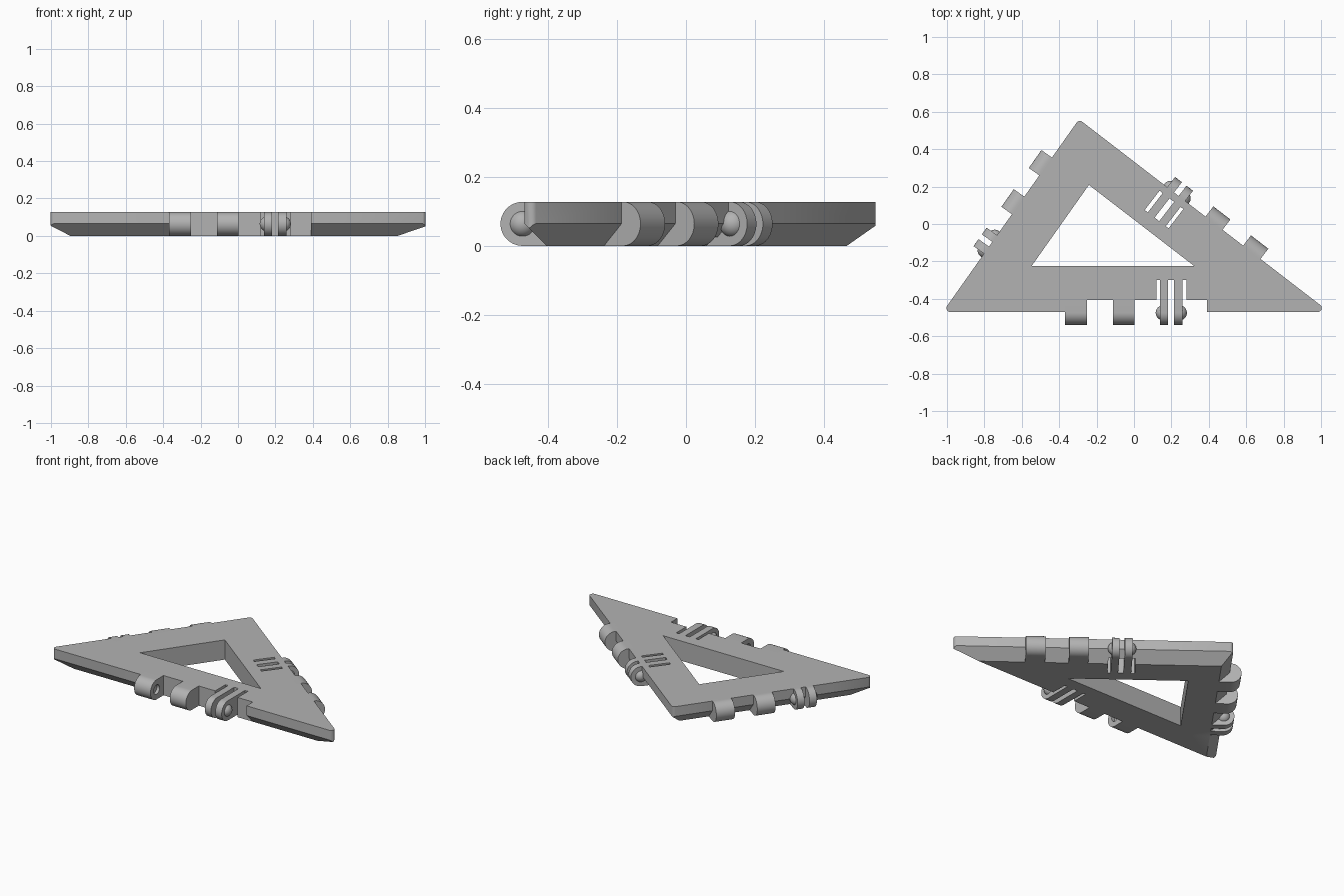
import bpy, bmesh, math
from mathutils import Vector, Matrix

if "Cube" in bpy.data.objects:
    bpy.data.objects.remove(bpy.data.objects["Cube"], do_unlink=True)

H = 0.128            # thickness
R = H / 2            # hinge radius
CHAMFER = 0.065      # lower outer chamfer, also the recess depth
FILLET = 0.021       # corner rounding
CORNERS = [Vector((-1.022, -0.47, 0)), Vector((1.044, -0.47, 0)), Vector((-0.294, 0.56, 0))]
UP = Vector((0, 0, 1))

grey = bpy.data.materials.new("plain_grey")
grey.use_nodes = True
COLOUR = (0.45, 0.45, 0.45, 1)
grey.diffuse_color = COLOUR
grey.node_tree.nodes["Principled BSDF"].inputs["Base Color"].default_value = COLOUR


def make_object(name, bm, matrix=None):
    if matrix:
        bm.transform(matrix)
    bmesh.ops.recalc_face_normals(bm, faces=bm.faces)
    mesh = bpy.data.meshes.new(name)
    bm.to_mesh(mesh)
    bm.free()
    mesh.materials.append(grey)
    obj = bpy.data.objects.new(name, mesh)
    bpy.context.collection.objects.link(obj)
    return obj


def activate(obj):
    bpy.ops.object.select_all(action='DESELECT')
    obj.select_set(True)
    bpy.context.view_layer.objects.active = obj


def smooth(obj):
    activate(obj)
    bpy.ops.object.shade_smooth_by_angle(angle=math.radians(30))


def cut(obj, cutter):
    cutter.hide_render = True
    mod = obj.modifiers.new("cut", 'BOOLEAN')
    mod.operation = 'DIFFERENCE'
    mod.solver = 'EXACT'
    mod.object = cutter
    activate(obj)
    bpy.ops.object.modifier_apply(modifier=mod.name)
    bpy.data.objects.remove(cutter, do_unlink=True)


def prism(points, depth):
    bm = bmesh.new()
    face = bm.faces.new([bm.verts.new(p) for p in points])
    ext = bmesh.ops.extrude_face_region(bm, geom=[face])
    bmesh.ops.translate(bm, vec=depth, verts=[g for g in ext["geom"] if isinstance(g, bmesh.types.BMVert)])
    bmesh.ops.recalc_face_normals(bm, faces=bm.faces)
    return bm


def slice_off(bm, co, normal):
    geom = bm.verts[:] + bm.edges[:] + bm.faces[:]
    bmesh.ops.bisect_plane(bm, geom=geom, plane_co=co, plane_no=normal, clear_outer=True)
    bmesh.ops.holes_fill(bm, edges=[e for e in bm.edges if e.is_boundary])


def box(u0, u1, v0, v1):
    z = -0.1
    return prism([(u0, v0, z), (u1, v0, z), (u1, v1, z), (u0, v1, z)], UP * 0.4)


# Edge frames: x along the edge, y inward, z up
frames, inward = [], []
for i in range(3):
    a, b = CORNERS[i], CORNERS[(i + 1) % 3]
    along = (b - a).normalized()
    n = UP.cross(along)
    inward.append(n)
    m = Matrix((along, n, UP)).transposed().to_4x4()
    m.translation = (a + b) / 2
    frames.append(m)


def inset_corner(i, width):
    bis = inward[i - 1] + inward[i]
    return CORNERS[i] + bis * (width / bis.dot(inward[i]))


# Triangular frame body with chamfered lower edges and rounded corners
bm = prism(CORNERS, UP * H)
for i in range(3):
    slice_off(bm, CORNERS[i] + UP * CHAMFER, (-inward[i] - UP).normalized())
for i in range(3):
    centre = inset_corner(i, FILLET)
    for t in (0.2, 0.4, 0.6, 0.8):
        out = -(inward[i - 1].slerp(inward[i], t))
        slice_off(bm, centre + out * FILLET, out)
body = make_object("triangle_frame", bm)

# Central opening, hinge recesses and flex slits
opening = [inset_corner(i, 0.246) - UP * 0.1 for i in range(3)]
cut(body, make_object("opening_cutter", prism(opening, UP * 0.4)))
PRONGS = [(0.128, 0.172), (0.203, 0.249)]
SLITS = [(0.109, PRONGS[0][0]), (PRONGS[0][1], PRONGS[1][0]), (PRONGS[1][1], 0.27)]
for m in frames:
    cut(body, make_object("recess_cutter", box(-0.38, 0.38, -0.2, CHAMFER), m))
    for u0, u1 in SLITS:
        cut(body, make_object("slit_cutter", box(u0, u1, 0.04, 0.17), m))
smooth(body)


# Hinge lug: half-round outside, square at the root
AXIS = -0.005


def lug(name, u0, u1, m):
    pts = [(u0, CHAMFER, 0), (u0, CHAMFER, H)]
    for k in range(25):
        a = math.pi * k / 24
        pts.append((u0, AXIS - R * math.sin(a), R + R * math.cos(a)))
    return make_object(name, prism(pts, Vector((u1 - u0, 0, 0))), m)


def socket(u, m):
    bm = bmesh.new()
    place = Matrix.Translation((u, AXIS, R)) @ Matrix.Rotation(math.pi / 2, 4, 'Y')
    bmesh.ops.create_cone(bm, cap_ends=True, segments=32, radius1=0.03, radius2=0.03, depth=0.04, matrix=place)
    return make_object("socket_cutter", bm, m)


def dome(name, u, side, m):
    radius, height = 0.04, 0.023
    bm = bmesh.new()
    place = Matrix.Translation((u - side * (radius - height), AXIS, R)) @ Matrix.Rotation(math.pi / 2, 4, 'Y')
    bmesh.ops.create_uvsphere(bm, u_segments=32, v_segments=24, radius=radius, matrix=place)
    slice_off(bm, Vector((u, 0, 0)), Vector((-side, 0, 0)))
    return make_object(name, bm, m)


for edge, m in zip(("front", "right_slope", "left_slope"), frames):
    # Socketed knuckles face each other
    for tag, u0, u1, hole in (("outer", -0.38, -0.263, -0.263), ("inner", -0.124, -0.009, -0.124)):
        knuckle = lug(f"{edge}_{tag}_knuckle", u0, u1, m)
        cut(knuckle, socket(hole, m))
        smooth(knuckle)
    # Flexible prongs with snap domes on their outer sides
    for k, (u0, u1) in enumerate(PRONGS):
        smooth(lug(f"{edge}_prong_{k + 1}", u0, u1, m))
        smooth(dome(f"{edge}_snap_dome_{k + 1}", (u0, u1)[k], (-1, 1)[k], m))
